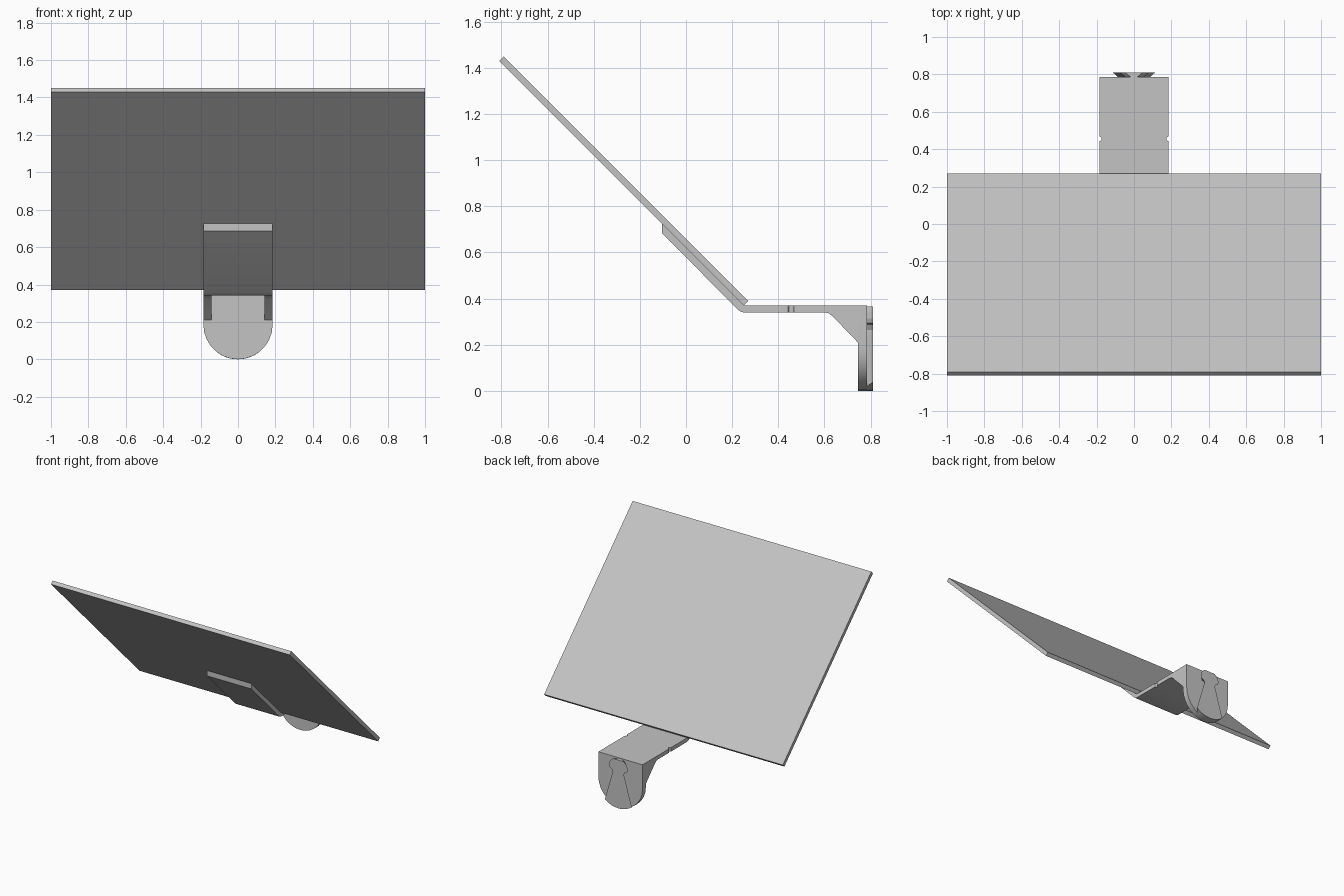
import bpy, bmesh, math

cube = bpy.data.objects.get("Cube")
if cube:
    bpy.data.objects.remove(cube, do_unlink=True)

grey = bpy.data.materials.new("light grey")
grey.use_nodes = True
GREY = (0.55, 0.55, 0.55, 1)
grey.diffuse_color = GREY
grey.node_tree.nodes["Principled BSDF"].inputs["Base Color"].default_value = GREY


def loft(name, ring_a, ring_b):
    """Solid between two matching closed outlines."""
    bm = bmesh.new()
    a = [bm.verts.new(p) for p in ring_a]
    b = [bm.verts.new(p) for p in ring_b]
    bm.faces.new(a)
    bm.faces.new(b[::-1])
    for i in range(len(a)):
        j = (i + 1) % len(a)
        bm.faces.new((a[j], a[i], b[i], b[j]))
    bmesh.ops.recalc_face_normals(bm, faces=bm.faces)
    mesh = bpy.data.meshes.new(name)
    bm.to_mesh(mesh)
    bm.free()
    mesh.materials.append(grey)
    obj = bpy.data.objects.new(name, mesh)
    bpy.context.collection.objects.link(obj)
    return obj


def side_profile(name, profile, x0, x1):
    return loft(name, [(x0, y, z) for y, z in profile], [(x1, y, z) for y, z in profile])


def smooth(obj):
    bpy.ops.object.select_all(action='DESELECT')
    obj.select_set(True)
    bpy.context.view_layer.objects.active = obj
    bpy.ops.object.shade_smooth_by_angle(angle=math.radians(30))


R = 0.185          # half width of the bracket
PLATE_Y = 0.745    # front face of the mounting plate
BACK_Y = 0.785     # rear face of the mounting plate
TOP = 0.37


def low_arc(half_width, steps):
    """Points along the rounded bottom edge from +x to -x."""
    end = math.asin(half_width / R)
    angles = [end - 2 * end * i / steps for i in range(steps + 1)]
    return [(R * math.sin(t), R - R * math.cos(t)) for t in angles]


# Tilted flat panel
side_profile("panel", [(-0.81, 1.43), (-0.79, 1.45), (0.27, 0.39), (0.25, 0.37)], -1, 1)

# Bent support arm under the panel
arm = side_profile("support_arm", [
    (-0.105, 0.725), (-0.105, 0.685), (0.222, 0.355), (0.234, 0.345), (0.25, 0.34),
    (PLATE_Y, 0.34), (PLATE_Y, TOP), (0.25, TOP)], -R, R)

# Small round notches in the arm edges
for side in (-1, 1):
    bpy.ops.mesh.primitive_cylinder_add(vertices=16, radius=0.012, depth=0.2,
                                        location=(side * R, 0.455, 0.355))
    cutter = bpy.context.object
    cutter.name = "notch_cutter"
    cutter.hide_render = True
    mod = arm.modifiers.new("notch", 'BOOLEAN')
    mod.operation = 'DIFFERENCE'
    mod.solver = 'EXACT'
    mod.object = cutter
    bpy.context.view_layer.objects.active = arm
    bpy.ops.object.modifier_apply(modifier=mod.name)
    bpy.data.objects.remove(cutter, do_unlink=True)
smooth(arm)

# Gusset ribs either side of the open pocket
for side, label in ((-1, "right"), (1, "left")):
    rib = side_profile(label + "_gusset", [
        (0.605, 0.34), (0.62, 0.336), (0.635, 0.324), (PLATE_Y, 0.21), (PLATE_Y, 0.34)],
        side * 0.142, side * R)
    smooth(rib)

# Mounting plate with a rounded bottom
outline = low_arc(R, 14) + [(-R, TOP), (R, TOP)]
plate = loft("mounting_plate", [(x, PLATE_Y, z) for x, z in outline],
             [(x, BACK_Y, z) for x, z in outline])
smooth(plate)


# Undercut locking wedge on the rear: flared foot, waist and rounded head
def wedge_ring(y, inset):
    half = [(0.054, 0.24), (0.046, 0.265), (0.056, 0.285), (0.076, 0.295),
            (0.08, 0.315), (0.068, 0.345), (0.045, 0.366)]
    left = [(x - inset, z) for x, z in half]
    right = [(-x, z) for x, z in left]
    ring = low_arc(0.113 - inset, 8) + right + left[::-1]
    return [(x, y, z) for x, z in ring]


loft("locking_wedge", wedge_ring(BACK_Y, 0.028), wedge_ring(0.81, 0))
